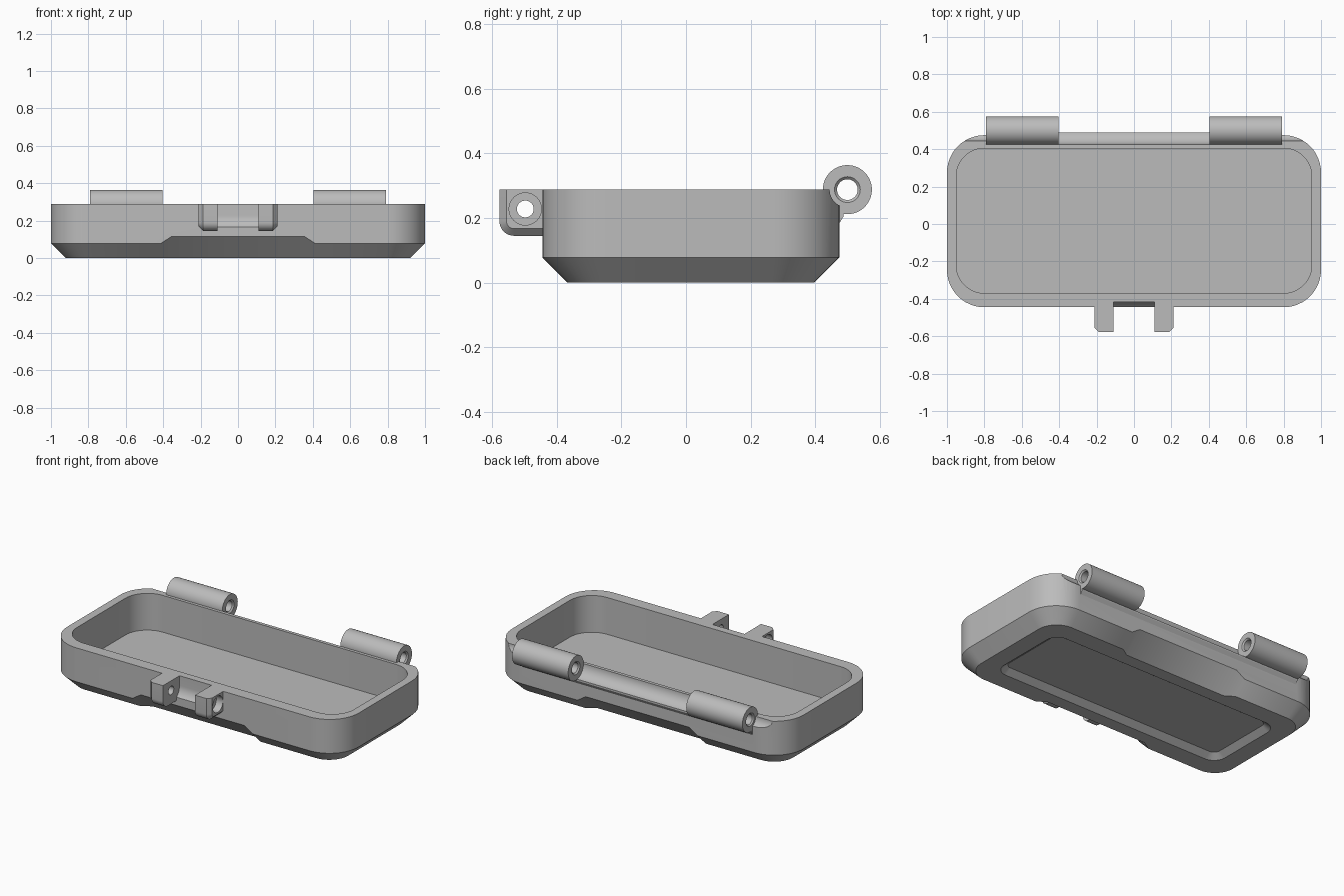
import bpy, bmesh, math
from mathutils import Vector

if "Cube" in bpy.data.objects:
    bpy.data.objects.remove(bpy.data.objects["Cube"])

grey = bpy.data.materials.new("plain grey")
grey.use_nodes = True
COLOUR = (0.5, 0.5, 0.5, 1)
grey.diffuse_color = COLOUR
grey.node_tree.nodes["Principled BSDF"].inputs["Base Color"].default_value = COLOUR


def finish(name, bm):
    bmesh.ops.recalc_face_normals(bm, faces=bm.faces)
    mesh = bpy.data.meshes.new(name)
    bm.to_mesh(mesh)
    bm.free()
    mesh.materials.append(grey)
    ob = bpy.data.objects.new(name, mesh)
    bpy.context.collection.objects.link(ob)
    return ob


def loft(name, rings):
    """Skin closed rings of equal length and cap both ends."""
    bm = bmesh.new()
    loops = [[bm.verts.new(p) for p in ring] for ring in rings]
    n = len(loops[0])
    for a, b in zip(loops, loops[1:]):
        for i in range(n):
            j = (i + 1) % n
            bm.faces.new((a[i], a[j], b[j], b[i]))
    bm.faces.new(loops[0])
    bm.faces.new(loops[-1])
    return finish(name, bm)


def rounded_ring(hx, y0, y1, r, z, steps=12):
    ring = []
    corners = [(hx - r, y1 - r), (r - hx, y1 - r), (r - hx, y0 + r), (hx - r, y0 + r)]
    for k, (cx, cy) in enumerate(corners):
        for i in range(steps + 1):
            a = math.pi / 2 * (k + i / steps)
            ring.append((cx + r * math.cos(a), cy + r * math.sin(a), z))
    return ring


def lathe(name, profile, y, z, steps=48):
    """Turn (x, radius) pairs about an axis parallel to x."""
    angles = [2 * math.pi * i / steps for i in range(steps)]
    return loft(name, [[(x, y + r * math.cos(a), z + r * math.sin(a)) for a in angles]
                       for x, r in profile])


def prism(name, points, x0, x1):
    return loft(name, [[(x, y, z) for y, z in points] for x in (x0, x1)])


def cut(target, *cutters):
    """Subtract the cutters in turn, then bake the result."""
    for c in cutters:
        mod = target.modifiers.new("cut", "BOOLEAN")
        mod.operation, mod.solver, mod.object = "DIFFERENCE", "EXACT", c
        bpy.context.view_layer.update()
        graph = bpy.context.evaluated_depsgraph_get()
        mesh = bpy.data.meshes.new_from_object(target.evaluated_get(graph))
        target.modifiers.clear()
        target.data = mesh
        c.hide_render = True
    return target


FRONT, BACK, TOP = -0.445, 0.475, 0.288
HINGE = (0.5, TOP)
PIN = (-0.498, 0.228)
helpers = []


def helper(ob):
    helpers.append(ob)
    return ob


# Tray with chamfered base
body = loft("tray_body", [
    rounded_ring(0.922, FRONT + 0.078, BACK - 0.078, 0.13, 0),
    rounded_ring(1, FRONT, BACK, 0.2, 0.078),
    rounded_ring(1, FRONT, BACK, 0.2, TOP)])

# Main cavity and shallow underside recess
cavity = helper(loft("cavity_cutter", [
    rounded_ring(0.95, -0.37, 0.405, 0.15, 0.06),
    rounded_ring(0.95, -0.37, 0.405, 0.15, 0.4)]))
recess = helper(loft("recess_cutter", [
    rounded_ring(0.82, -0.26, 0.29, 0.09, -0.01),
    rounded_ring(0.81, -0.25, 0.28, 0.08, 0),
    rounded_ring(0.77, -0.21, 0.24, 0.04, 0.03)]))
cut(body, cavity, recess)

# Deeper chamfer in the middle of the front and back
for side, edge in ((1, FRONT), (-1, BACK)):
    section = [(-0.355, 0.037), (0.355, 0.037), (0.567, -0.1), (-0.567, -0.1)]
    cut(body, helper(loft("chamfer_cutter", [
        [(x, edge + side * d, 0.078 + s - d) for x, s in section] for d in (-0.2, 0.3)])))

# Clearance groove between the latch lugs
groove = [(PIN[0] + 0.082 * math.cos(a), PIN[1] + 0.082 * math.sin(a))
          for a in (math.pi * (i / 24 - 1) for i in range(25))]
groove += [(PIN[0] + 0.082, 0.35), (PIN[0] - 0.082, 0.35)]
cut(body, helper(prism("latch_groove_cutter", groove, -0.11, 0.11)))

# Hinge ledge and the round seat for the barrels
ledge = prism("hinge_ledge", [(0.44, 0.27), (0.488, 0.27), (0.488, 0.205), (0.47, 0.175)],
              -0.79, 0.79)
seat = helper(lathe("hinge_seat_cutter", [(-1, 0.055), (-0.788, 0.055), (-0.788, 0.074),
                                          (0.788, 0.074), (0.788, 0.055), (1, 0.055)], *HINGE))
cut(body, seat)
cut(ledge, seat)
parts = [body, ledge]

for name, s in (("left", 1), ("right", -1)):
    # Hinge barrel with countersunk bore
    barrel = lathe(name + "_hinge_barrel", [(s * 0.405, 0.076), (s * 0.79, 0.076)], *HINGE)
    bore = helper(lathe("barrel_bore_cutter", [
        (s * 0.39, 0.055), (s * 0.413, 0.032), (s * 0.782, 0.032), (s * 0.805, 0.055)], *HINGE))
    parts.append(cut(barrel, bore))

    # Latch lug with rounded toe and chamfered outer edge
    bm = bmesh.new()
    bmesh.ops.create_cube(bm, size=1)
    for v in bm.verts:
        v.co = Vector((s * (0.16 + v.co.x * 0.1 * s), -0.499 + v.co.y * 0.158, 0.2165 + v.co.z * 0.143))
    toe = [e for e in bm.edges if all(v.co.y < -0.5 and v.co.z < 0.2 for v in e.verts)]
    bmesh.ops.bevel(bm, geom=toe, offset=0.045, segments=8, profile=0.5, affect="EDGES")
    rim = [e for e in bm.edges if all(abs(v.co.x) > 0.2 for v in e.verts)
           and not all(v.co.z > 0.28 for v in e.verts)
           and not all(v.co.y > -0.43 for v in e.verts)]
    bmesh.ops.bevel(bm, geom=rim, offset=0.022, segments=1, affect="EDGES")
    lug = finish(name + "_latch_lug", bm)
    hole = helper(lathe("lug_hole_cutter", [
        (s * 0.1, 0.026), (s * 0.165, 0.026), (s * 0.165, 0.05), (s * 0.23, 0.05)], *PIN))
    parts.append(cut(lug, hole))

for ob in helpers:
    bpy.data.objects.remove(ob)

# Smooth rounds, sharp edges
bpy.ops.object.select_all(action="DESELECT")
for ob in parts:
    ob.select_set(True)
bpy.context.view_layer.objects.active = body
bpy.ops.object.shade_smooth_by_angle(angle=math.radians(30))
